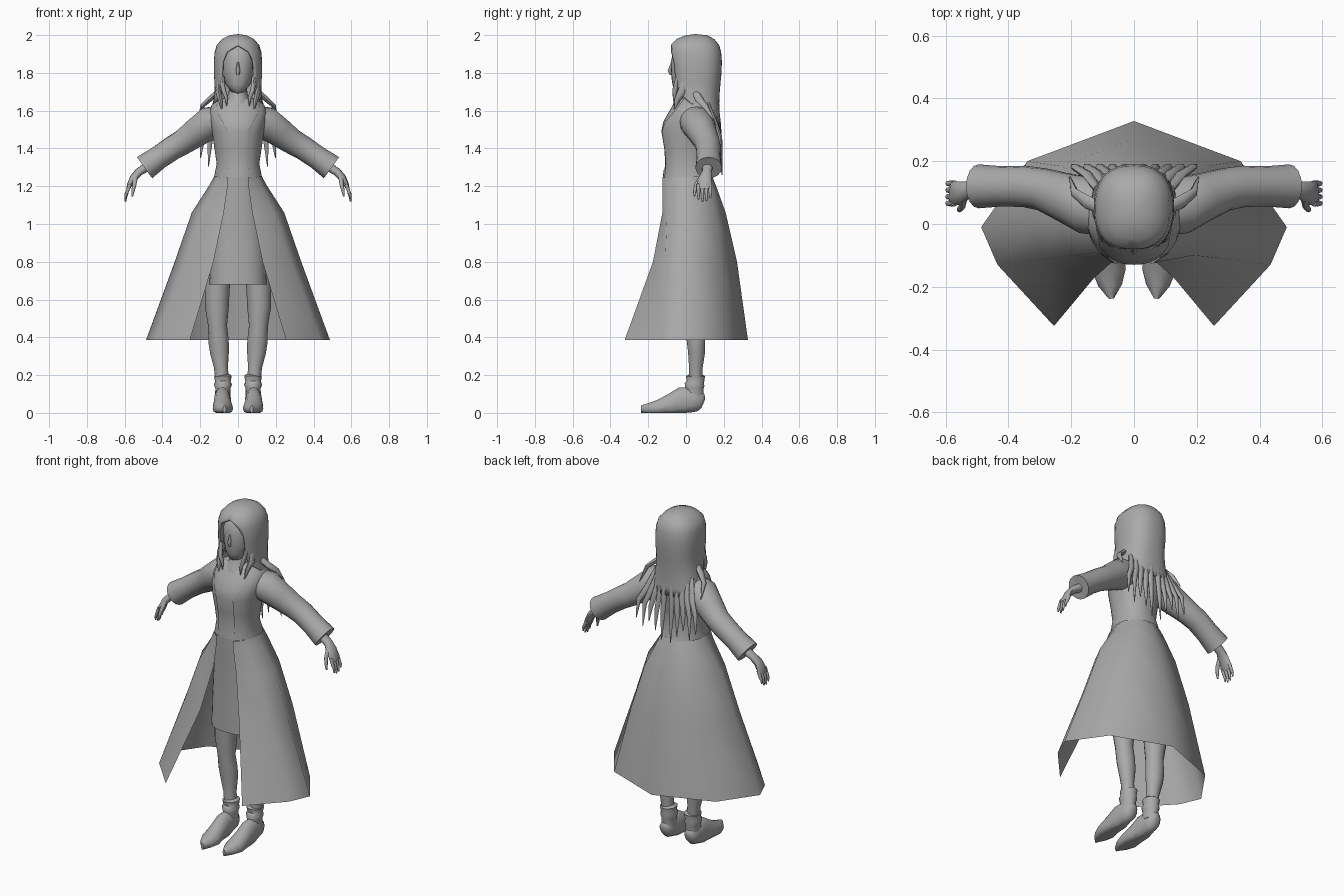
import bpy, bmesh, math
from mathutils import Vector

grey = bpy.data.materials.new("cool_grey")
grey.diffuse_color = (0.4, 0.4, 0.4, 1)


def finish(name, bm, angle=50):
    bmesh.ops.remove_doubles(bm, verts=bm.verts, dist=0.0004)
    bmesh.ops.recalc_face_normals(bm, faces=bm.faces)
    me = bpy.data.meshes.new(name)
    bm.to_mesh(me)
    bm.free()
    me.materials.append(grey)
    ob = bpy.data.objects.new(name, me)
    bpy.context.collection.objects.link(ob)
    bpy.ops.object.select_all(action='DESELECT')
    ob.select_set(True)
    bpy.context.view_layer.objects.active = ob
    bpy.ops.object.shade_smooth_by_angle(angle=math.radians(angle))
    return ob


def grid(bm, rows, closed=False, caps=False):
    """Skin a list of equal-length point rows."""
    vs = [[bm.verts.new(p) for p in r] for r in rows]
    n = len(rows[0])
    for a, b in zip(vs, vs[1:]):
        for i in range(n if closed else n - 1):
            j = (i + 1) % n
            bm.faces.new((a[i], a[j], b[j], b[i]))
    if caps:
        bm.faces.new(vs[0])
        bm.faces.new(vs[-1])


def loft(name, rings, p=2.3, n=32, shrink=0):
    """Stack rings (z, half width, front y, back y, front gap in degrees)."""
    rows = []
    for z, rx, yf, yb, gap in rings:
        row = []
        for i in range(n + 1):
            a = math.radians(gap + (360 - 2 * gap) * i / n)
            s, c = math.sin(a), math.cos(a)
            x = math.copysign(abs(s) ** (2 / p), s) * (rx - shrink)
            y = (yf + yb) / 2 - math.copysign(abs(c) ** (2 / p), c) * ((yb - yf) / 2 - shrink)
            row.append((x, y, z))
        rows.append(row)
    bm = bmesh.new()
    grid(bm, rows)
    return finish(name, bm)


def tube(bm, path, up, n=10, side=1, floor=None):
    """Sweep an ellipse along (x, y, z, side radius, up radius) points."""
    pts = [Vector((q[0] * side, q[1], q[2])) for q in path]
    rows = []
    for i, q in enumerate(path):
        t = (pts[min(i + 1, len(pts) - 1)] - pts[max(i - 1, 0)]).normalized()
        u = t.cross(Vector(up)).normalized()
        v = u.cross(t)
        row = []
        for k in range(n):
            a = math.tau * k / n
            co = pts[i] + u * math.cos(a) * q[3] + v * math.sin(a) * q[4]
            if floor is not None:
                co.z = max(co.z, floor)
            row.append(co)
        rows.append(row)
    grid(bm, rows, True, True)


def pair(name, paths, up, n=10, floor=None):
    for side, label in ((1, "left"), (-1, "right")):
        bm = bmesh.new()
        for path in paths:
            tube(bm, path, up, n, side, floor)
        finish(f"{label}_{name}", bm)


# Head: face, nose and neck
loft("face", [(1.69, 0, -.04, .02, 0), (1.70, .035, -.06, .04, 0), (1.74, .066, -.072, .10, 0),
              (1.80, .084, -.08, .13, 0), (1.87, .088, -.078, .14, 0), (1.93, .08, -.06, .13, 0),
              (1.965, .04, -.02, .1, 0), (1.97, 0, .03, .05, 0)], 2.2, 24)
bm = bmesh.new()
tube(bm, [(0, -.072, 1.86, .006, .006), (0, -.083, 1.81, .011, .014),
          (0, -.078, 1.79, .008, .008)], (0, 1, 0), 8)
finish("nose", bm)
loft("neck_collar", [(1.76, .045, -.03, .09, 0), (1.69, .05, -.04, .10, 0),
                     (1.66, .064, -.06, .12, 0), (1.60, .09, -.08, .13, 0)], 2, 24)

# Hair cap, open around the face
hair = loft("hair_cap", [
    (2.0, 0, .05, .05, 0), (1.993, .045, 0, .11, 0), (1.975, .08, -.045, .145, 0),
    (1.945, .107, -.075, .17, 0), (1.91, .118, -.083, .18, 24), (1.86, .122, -.083, .184, 36),
    (1.80, .122, -.08, .182, 39), (1.74, .118, -.07, .176, 40), (1.69, .12, -.06, .172, 45),
    (1.64, .128, -.05, .17, 75), (1.58, .137, -.02, .172, 105), (1.53, .14, -.02, .175, 118)], 2.4, 36)
mod = hair.modifiers.new("thickness", 'SOLIDIFY')
mod.thickness = 0.012
mod.offset = 0

# Tapering strands: back fan, shoulder strands, front locks
strands = []
for k in range(5):
    tip = .03 + .042 * k
    strands.append([(.02 + .024 * k, .16 - .012 * k, 1.64, .014, .012),
                    (.025 + .031 * k, .172 - .004 * k, 1.53, .018, .013),
                    (tip * .95, .182, 1.41 + .012 * k, .015, .010),
                    (tip, .19, 1.26 + .03 * (k % 3) + .015 * k, .002, .002)])
strands.append([(.105, .05, 1.70, .015, .02), (.15, .07, 1.66, .014, .022),
                (.19, .10, 1.625, .012, .016), (.205, .15, 1.55, .002, .002)])
strands.append([(.10, .0, 1.76, .014, .025), (.105, -.02, 1.70, .015, .024),
                (.095, -.045, 1.66, .012, .016), (.085, -.06, 1.605, .003, .003)])
strands.append([(.085, -.04, 1.78, .012, .014), (.078, -.058, 1.71, .012, .014),
                (.062, -.06, 1.67, .010, .010), (.06, -.062, 1.625, .002, .002)])
pair("hair_strands", strands, (0, 1, .01), 8)

# Bodice of the coat with lapel opening, over a closed inner top
body = [(1.675, .05, -.04, .10, 60), (1.66, .095, -.055, .13, 58), (1.63, .14, -.075, .145, 52),
        (1.59, .152, -.10, .15, 44), (1.54, .148, -.128, .15, 30), (1.49, .138, -.137, .142, 21),
        (1.40, .125, -.122, .125, 22), (1.32, .113, -.117, .12, 25), (1.25, .127, -.125, .14, 25)]
coat = loft("coat_bodice", body, 2.2, 36)
loft("inner_top", [(z, rx, yf, yb, 0) for z, rx, yf, yb, g in body], 2.2, 36, .007)
loft("belt", [(1.285, .116, -.121, .125, 0), (1.25, .12, -.124, .13, 0)], 2.2, 36, .002)

# Flared open coat skirt: half outlines from front edge to centre back
outlines = [
    (1.25, (.055, -.125), (.10, -.09), (.127, .01), (.085, .115), (0, .14)),
    (1.20, (.055, -.125), (.12, -.09), (.155, .01), (.105, .13), (0, .16)),
    (1.06, (.075, -.125), (.19, -.10), (.245, .01), (.165, .155), (0, .21)),
    (.80, (.13, -.175), (.28, -.11), (.335, 0), (.235, .185), (0, .27)),
    (.385, (.255, -.325), (.435, -.13), (.487, -.01), (.34, .20), (0, .328))]
rows = []
for z, *half in outlines:
    full = half + [(-x, y) for x, y in reversed(half[:-1])]
    rows.append([(x, y, z) for x, y in full])
bm = bmesh.new()
grid(bm, rows)
finish("coat_skirt", bm, 60)

# Inner dress down to the thighs
loft("inner_dress", [(1.26, .108, -.117, .12, 0), (1.15, .12, -.115, .125, 0),
                     (1.0, .14, -.11, .14, 0), (.88, .146, -.112, .14, 0),
                     (.68, .152, -.115, .135, 0)], 2.4, 32)

# Sleeves with a flared cuff
pair("sleeve", [[(.08, .045, 1.555, .085, .075), (.15, .06, 1.535, .092, .088),
                 (.22, .085, 1.485, .078, .078), (.29, .11, 1.435, .068, .068),
                 (.35, .12, 1.40, .066, .064), (.42, .12, 1.352, .064, .062),
                 (.495, .12, 1.298, .07, .069), (.492, .12, 1.30, .05, .05)]], (0, 0, 1), 16)

# Hands: wrist and palm, four fingers, thumb
hand = [[(.47, .115, 1.31, .03, .026), (.525, .11, 1.275, .026, .022),
         (.552, .10, 1.245, .036, .02), (.575, .098, 1.205, .04, .014),
         (.582, .098, 1.185, .036, .009)]]
for k, drop in enumerate((.012, 0, .004, .02)):
    y = .066 + .021 * k
    hand.append([(.572, y, 1.21, .010, .010), (.587, y, 1.17, .0095, .009),
                 (.594, y, 1.14 + drop, .008, .007), (.596, y, 1.118 + drop, .004, .004)])
hand.append([(.545, .08, 1.245, .014, .014), (.548, .056, 1.21, .011, .012),
             (.556, .046, 1.175, .009, .009), (.56, .044, 1.145, .004, .004)])
pair("hand", hand, (0, 0.01, 1), 10)

# Legs
pair("leg", [[(.10, .04, .80, .07, .07), (.11, .045, .66, .066, .066),
              (.112, .045, .56, .063, .06), (.108, .045, .46, .05, .05),
              (.103, .053, .38, .054, .05), (.098, .056, .32, .05, .046),
              (.09, .052, .24, .037, .037), (.082, .05, .14, .035, .038)]], (0, 1, 0), 14)

# Shoes with pointed toes and flat soles
pair("shoe", [[(.082, .092, .05, .018, .025), (.082, .08, .055, .036, .05),
               (.083, .04, .07, .043, .068), (.083, -.02, .06, .045, .078),
               (.083, -.08, .04, .049, .062), (.08, -.145, .025, .054, .045),
               (.076, -.195, .02, .038, .033), (.072, -.238, .02, .008, .02)]],
     (0, 0, 1), 14, floor=0)

# Ankle wraps on the shoes
pair("ankle_wrap", [[(.08, .045, .07, .042, .05), (.08, .045, .13, .04, .05),
                     (.08, .045, .15, .048, .054), (.08, .05, .165, .041, .047),
                     (.08, .05, .195, .047, .052), (.081, .05, .20, .036, .04)]], (0, 1, 0), 14)
